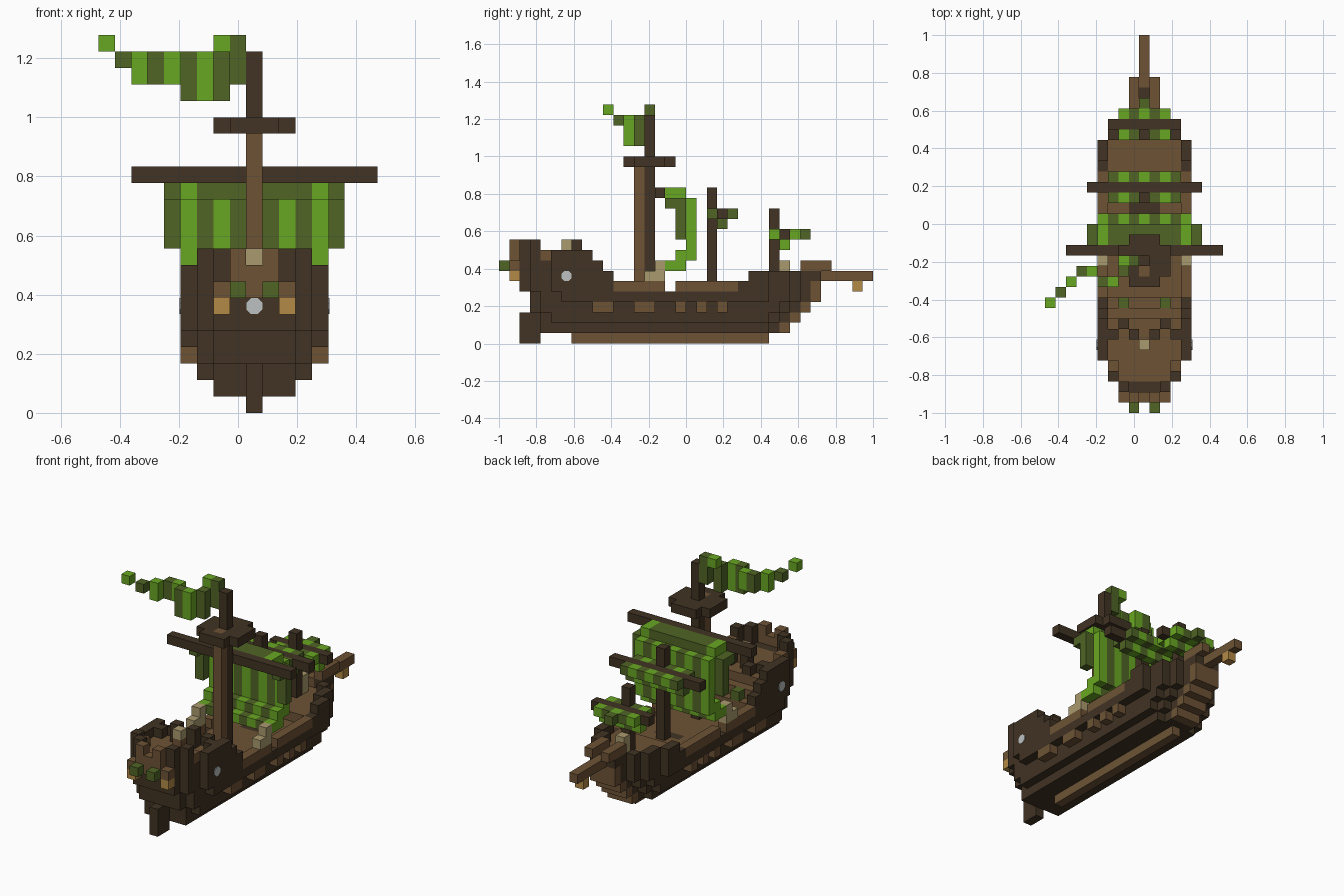
import bpy, bmesh, math
from mathutils import Vector, Matrix

cube = bpy.data.objects.get("Cube")
if cube:
    bpy.data.objects.remove(cube, do_unlink=True)

UNIT = 2 / 36                     # edge length of one block
ORIGIN = Vector((UNIT / 2, -1, 0))  # lower corner of the centre column at the stern


def material(name, hex_code):
    channels = [int(hex_code[i:i + 2], 16) / 255 for i in (0, 2, 4)]
    linear = [c / 12.92 if c < 0.04 else ((c + 0.055) / 1.055) ** 2.4 for c in channels]
    mat = bpy.data.materials.new(name)
    mat.use_nodes = True
    mat.diffuse_color = (*linear, 1)
    mat.node_tree.nodes["Principled BSDF"].inputs["Base Color"].default_value = (*linear, 1)
    return mat


DARK = material("dark wood", "413323")
WOOD = material("brown wood", "6d5335")
LIME = material("light green cloth", "69a722")
MOSS = material("dark green cloth", "506525")
LAMP = material("lamp orange", "b38a47")
ROPE = material("pale rope", "aa9a6e")
GLASS = material("pale glass", "bcc1c1")


def span(value):
    return range(value[0], value[1] + 1) if isinstance(value, tuple) else (value,)


class Part:
    """A set of blocks: across (0 = centre line), along (0 = stern), up."""

    def __init__(self, name):
        self.name, self.cells = name, {}

    def box(self, mat, across, along, up, mirror=False):
        for c in span(across):
            for j in span(along):
                for k in span(up):
                    self.cells[c, j, k] = mat
                    if mirror:
                        self.cells[-c, j, k] = mat
        return self

    def build(self):
        bm, mats, corners = bmesh.new(), [], {}

        def corner(point):
            key = tuple(point)
            if key not in corners:
                corners[key] = bm.verts.new(ORIGIN + Vector(key) * UNIT)
            return corners[key]

        for cell, mat in self.cells.items():
            if mat not in mats:
                mats.append(mat)
            for axis in range(3):
                for side in (0, 1):
                    near = list(cell)
                    near[axis] += 2 * side - 1
                    if tuple(near) in self.cells:
                        continue
                    loop = []
                    for a, b in ((0, 0), (1, 0), (1, 1), (0, 1)):
                        p = list(cell)
                        p[axis] += side
                        p[(axis + 1) % 3] += a
                        p[(axis + 2) % 3] += b
                        loop.append(corner(p))
                    face = bm.faces.new(loop if side else loop[::-1])
                    face.material_index = mats.index(mat)
        finish(self.name, bm, mats)


def finish(name, bm, mats):
    mesh = bpy.data.meshes.new(name)
    bm.to_mesh(mesh)
    bm.free()
    for mat in mats:
        mesh.materials.append(mat)
    bpy.context.collection.objects.link(bpy.data.objects.new(name, mesh))


def stripe(c):
    return MOSS if c % 2 else LIME


# Hull shape: half width in blocks at each station and level
TAPER = {2: 2, 3: 3, 4: 3, 26: 3, 27: 3, 28: 2, 29: 1, 30: 1}
LEVEL_CAP = {1: 2, 2: 3, 3: 3}


def station(j, k):
    return j + max(0, 4 - k) if j > 15 else j - max(0, (6 - k) // 2)


def half_width(j, k):
    s = station(j, k)
    if s < 2 or s > 30:
        return -1
    return min(TAPER.get(s, 4), LEVEL_CAP.get(k, 4))


def deck_level(j):
    if j < 11:
        return min(7, 15 - j)
    return 4 if j < 23 else 5


def wall_level(j):
    if j < 4:
        return 9
    if j < 11:
        return min(8, 16 - j)
    return 4 if j == 16 else 5 if j < 24 else 6


hull = Part("hull")
for j in range(2, 31):
    for k in range(1, wall_level(j) + 1):
        w = half_width(j, k)
        for c in range(-w, w + 1):
            edge = abs(c) >= min(w, half_width(j + 1, k) + 1, half_width(j - 1, k) + 1)
            if k > deck_level(j) and not (abs(c) == w if k > 7 else edge):
                continue
            rail = (11 <= j <= 22 and k == 5) or (j == 4 and k == 8)
            stem = abs(c) < 2 and station(j, k) == 30 and k < 6
            deck = k == deck_level(j) and not edge
            hull.box(WOOD if rail or stem or deck else DARK, c, j, k)
hull.box(DARK, (-1, 1), 19, 4)
hull.build()

# Keel, rudder and sternpost
Part("keel").box(WOOD, 0, (7, 25), 0).build()
Part("rudder").box(DARK, 0, (2, 3), (0, 2)).box(WOOD, 0, 3, 3).build()

# Gun ports along both sides
ports = Part("gun_ports")
for along in ((9, 10), (13, 14), 17, 19, 21):
    ports.box(WOOD, 4, along, 3, mirror=True)
ports.build()

# Stern gallery with lamps and banners
gallery = Part("stern_gallery")
gallery.box(WOOD, (-2, 2), 1, 7).box(WOOD, (-1, 1), 1, 8).box(WOOD, 1, 1, 9, mirror=True)
gallery.build()
Part("stern_lamps").box(LAMP, 2, 1, 6, mirror=True).build()
Part("stern_banners").box(MOSS, 1, 0, 7, mirror=True).build()

# Quarterdeck fittings
Part("quarterdeck_rail").box(DARK, 3, 7, 8, mirror=True).box(
    DARK, 1, 7, (8, 9), mirror=True).box(DARK, 2, 8, 8, mirror=True).build()
Part("helm").box(WOOD, 0, 6, 8).box(ROPE, 0, 6, 9).build()
Part("deck_banners").box(MOSS, 2, 10, 6, mirror=True).build()

# Bowsprit with side rails and hanging lamp
Part("bowsprit").box(WOOD, 0, (29, 35), 6).box(WOOD, 1, (29, 31), 7, mirror=True).build()
Part("bow_lamp").box(LAMP, 0, 34, 5).build()

# Masts, yards and crow's nest
Part("main_mast").box(WOOD, 0, 13, (5, 17)).box(DARK, 0, 14, (5, 21)).build()
nest = Part("crows_nest").box(DARK, (-1, 1), (12, 16), 17).box(DARK, 2, (13, 15), 17, mirror=True)
for j in (13, 14):
    del nest.cells[0, j, 17]
nest.build()
Part("main_yard").box(DARK, (-7, 7), 15, 14).build()
Part("middle_mast").box(DARK, 0, 20, (5, 14)).build()
Part("middle_yard").box(DARK, (-5, 5), 21, 12).build()
Part("fore_mast").box(DARK, 0, 26, (6, 12)).build()
Part("fore_yard").box(DARK, (-3, 3), 27, 10).build()

# Main sail, bulging toward the bow
sail = Part("main_sail")
BULGE = {14: (16, 17), 13: (17, 18), 8: (17, 18), 7: (16, 17)}
for c in range(-4, 5):
    for k in range(7, 15):
        plain = k > 11 and abs(c) < 4
        for j in span(BULGE.get(k, 18)):
            sail.box(MOSS if plain and j < 18 else stripe(c), c, j, k)
sail.box(MOSS, 5, 17, (10, 13), mirror=True).box(MOSS, 5, 16, 13, mirror=True)
sail.build()

# Furled sails wrapped around the smaller yards
for name, reach, yard, level in (("middle_sail", 3, 21, 12), ("fore_sail", 2, 27, 10)):
    furled = Part(name)
    for c in range(-reach, reach + 1):
        for j, k in ((yard - 1, level), (yard + 1, level), (yard, level - 1)):
            if c or j >= yard:
                furled.box(stripe(c), c, j, k)
    if reach == 2:
        furled.box(MOSS, 0, yard + 2, level)
    furled.build()

# Ropes
Part("sail_ropes").box(ROPE, 4, 14, 6, mirror=True).box(ROPE, 4, 15, (6, 7), mirror=True).build()
Part("fore_rope").box(ROPE, 0, 27, (6, 7)).build()

# Waving pennant: station and height span for each column out from the mast
pennant = Part("pennant")
WAVE = ((14, 20, 22), (13, 19, 21), (12, 19, 21), (12, 19, 21), (13, 20, 21),
        (13, 20, 21), (12, 20, 21), (11, 21, 21), (10, 22, 22))
for i, (j, low, high) in enumerate(WAVE):
    pennant.box(LIME if i > 1 and i % 2 == 0 else MOSS, -1 - i, j, (low, high))
pennant.box(LIME, -2, 14, 22)
pennant.build()


# Eight-sided portholes on both sides and the stern
def porthole(name, place, axis, turn):
    bm = bmesh.new()
    bmesh.ops.create_cone(bm, cap_ends=True, segments=8, radius1=UNIT * 0.53,
                          radius2=UNIT * 0.53, depth=0.008)
    spin = Matrix.Rotation(math.pi / 8, 4, "Z")
    where = Matrix.Translation(ORIGIN + Vector(place) * UNIT)
    bm.transform(where @ Matrix.Rotation(turn, 4, axis) @ spin)
    finish(name, bm, [GLASS])


porthole("left_porthole", (5, 6.5, 6.5), "Y", math.pi / 2)
porthole("right_porthole", (-4, 6.5, 6.5), "Y", -math.pi / 2)
porthole("stern_porthole", (0.5, 2, 6.5), "X", math.pi / 2)
